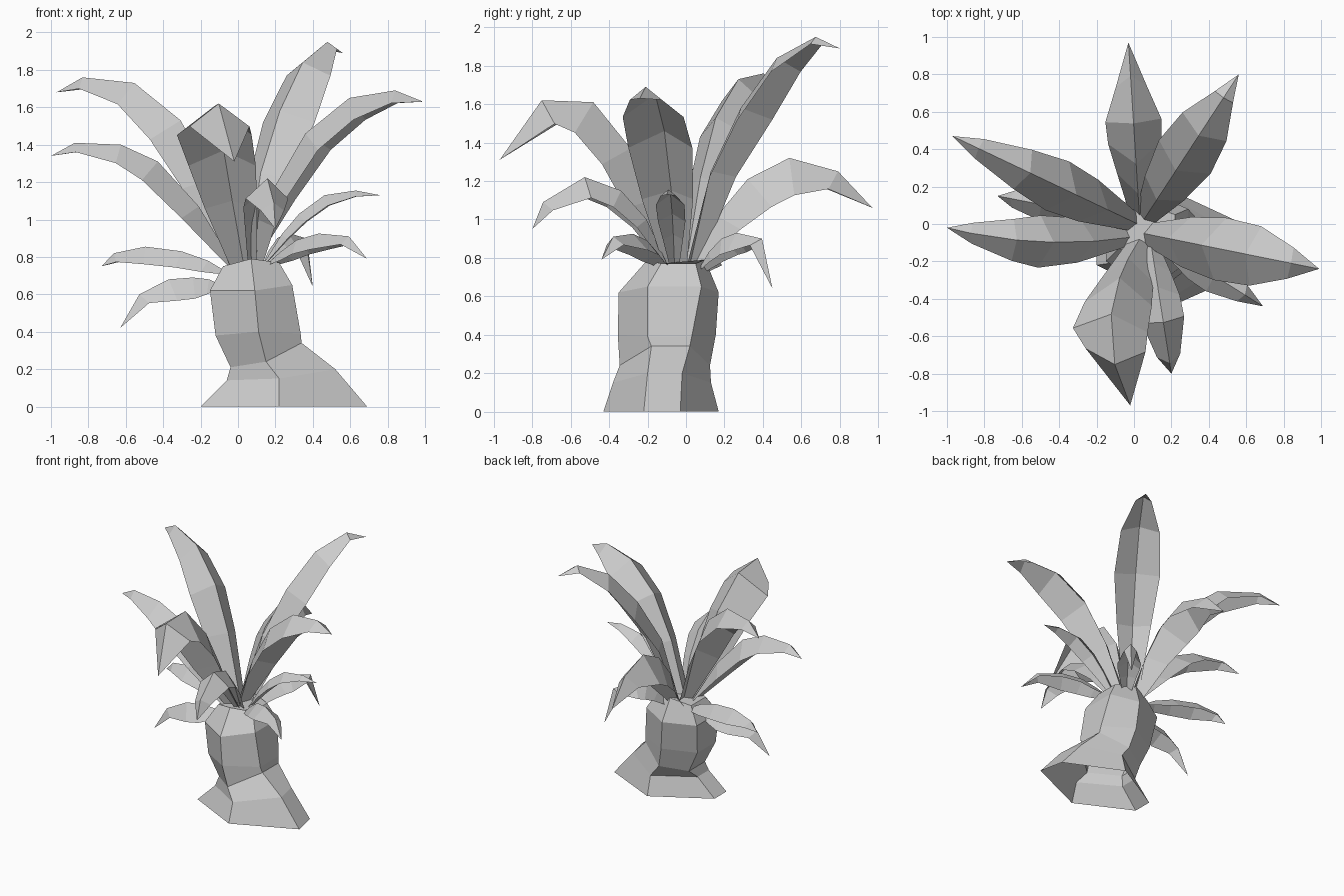
import bpy
from mathutils import Vector


def make_mesh(name, verts, faces):
    mesh = bpy.data.meshes.new(name)
    mesh.from_pydata([tuple(v) for v in verts], [], faces)
    mesh.update()
    ob = bpy.data.objects.new(name, mesh)
    bpy.context.collection.objects.link(ob)
    return ob


# Trunk: six-sided tilted rings, open at the bottom
# (left x, left z, middle x, middle z, right x, right z, y of front, near side, far side, back)
rings = [
    (-.20, .00, .22, .00, .69, .00, -.43, -.22, -.03, .17),
    (-.06, .14, .22, .15, .52, .20, -.38, -.20, -.02, .13),
    (-.04, .21, .15, .24, .34, .34, -.345, -.18, .02, .125),
    (-.12, .38, .11, .40, .335, .39, -.355, -.20, .03, .155),
    (-.15, .62, .09, .62, .29, .65, -.35, -.20, .08, .17),
    (-.08, .75, .07, .79, .22, .77, -.20, -.13, .05, .10),
]
verts, faces = [], []
for r, (xl, zl, xm, zm, xr, zr, yf, ya, yb, yk) in enumerate(rings):
    k = .04 if r < 2 else 0      # the foot narrows a little at the back
    verts += [(xm, yf, zm), (xr, ya, zr), (xr - k, yb, zr),
              (xm, yk, zm), (xl, yb - k, zl), (xl, ya, zl)]
for r in range(len(rings) - 1):
    for i in range(6):
        j = (i + 1) % 6
        faces.append((r * 6 + i, r * 6 + j, r * 6 + 6 + j, r * 6 + 6 + i))
last = 6 * (len(rings) - 1)
faces.append(tuple(range(last, last + 6)))
make_mesh("trunk", verts, faces)


SLIM = (.35, .85, 1.0, .8, .4)
FULL = (.35, .7, .95, 1.0, .55)


# Leaf: roof-shaped blade along an arching midrib
def leaf(name, base, tip, rib, width, drop, spread=FULL, bow=0.0):
    """rib holds (fraction of the way out, height) for the midrib points."""
    base, tip = Vector(base), Vector(tip)
    flat = Vector((tip.x - base.x, tip.y - base.y, 0))
    side = Vector((-flat.y, flat.x, 0)).normalized()
    path = [base]
    for t, z in rib:
        p = base + flat * t + side * (bow * 4 * t * (1 - t))
        path.append(Vector((p.x, p.y, z)))
    path.append(tip)
    v, f = [], []
    n = len(path) - 1
    for i in range(n):
        along = (path[i + 1] - path[max(i - 1, 0)]).normalized()
        up = along.cross(side).normalized()
        if up.z < 0:
            up.negate()
        w = width * spread[i]
        d = w * drop * (.5 if i == 0 else 1)
        v += [path[i] + side * w - up * d, path[i], path[i] - side * w - up * d]
    v.append(tip)
    for a in range(0, 3 * n - 3, 3):
        f += [(a, a + 1, a + 4, a + 3), (a + 1, a + 2, a + 5, a + 4)]
    a = 3 * (n - 1)
    f += [(a, a + 1, 3 * n), (a + 1, a + 2, 3 * n)]
    make_mesh(name, v, [tuple(reversed(q)) for q in f])


# Upper crown of large leaves
leaf("leaf_back_left", (.02, 0, .76), (-.97, .47, 1.68),
     [(.16, 1.22), (.33, 1.53), (.58, 1.73), (.86, 1.76)], .145, 1.05, SLIM)
leaf("leaf_left", (-.01, -.07, .74), (-1, -.02, 1.34),
     [(.20, 1.07), (.42, 1.31), (.62, 1.40), (.87, 1.41)], .14, .9, SLIM, .05)
leaf("leaf_back_right", (.05, .02, .76), (.56, .80, 1.89),
     [(.14, 1.25), (.34, 1.58), (.58, 1.84), (.84, 1.95)], .165, .65,
     (.35, .75, 1, .85, .35))
leaf("leaf_right", (.05, -.05, .76), (.99, -.24, 1.63),
     [(.14, 1.15), (.33, 1.46), (.58, 1.65), (.84, 1.69)], .17, .8,
     (.35, .8, 1, .95, .5))
leaf("leaf_front", (.03, -.08, .76), (-.02, -.97, 1.31),
     [(.12, 1.10), (.24, 1.37), (.46, 1.61), (.76, 1.62)], .20, .9,
     (.35, .7, .9, 1, .8), -.13)
leaf("leaf_back", (.03, .03, .74), (-.03, .97, 1.06),
     [(.14, 1.02), (.31, 1.21), (.54, 1.32), (.81, 1.25)], .15, 1.3)

# Lower ring of small leaves
leaf("small_leaf_front", (.09, -.10, .77), (.20, -.80, .95),
     [(.15, 1.0), (.34, 1.15), (.61, 1.22), (.92, 1.09)], .115, .95)
leaf("small_leaf_right", (.14, -.06, .77), (.76, -.10, 1.13),
     [(.15, .92), (.30, 1.03), (.52, 1.13), (.79, 1.155)], .075, .8)
leaf("small_leaf_front_right", (.15, -.10, .76), (.69, -.44, .79),
     [(.15, .83), (.30, .89), (.52, .925), (.82, .91)], .095, .9)
leaf("small_leaf_back_right", (.12, .06, .73), (.40, .45, .64),
     [(.15, .83), (.32, .90), (.52, .93), (.86, .90)], .085, 1.2)
leaf("small_leaf_back_left", (-.06, .02, .72), (-.73, .15, .75),
     [(.15, .78), (.36, .83), (.65, .855), (.90, .82)], .085, 1.1)
leaf("small_leaf_left", (-.09, -.07, .65), (-.63, -.15, .42),
     [(.12, .68), (.28, .69), (.52, .68), (.81, .60)], .085, 1.4)
